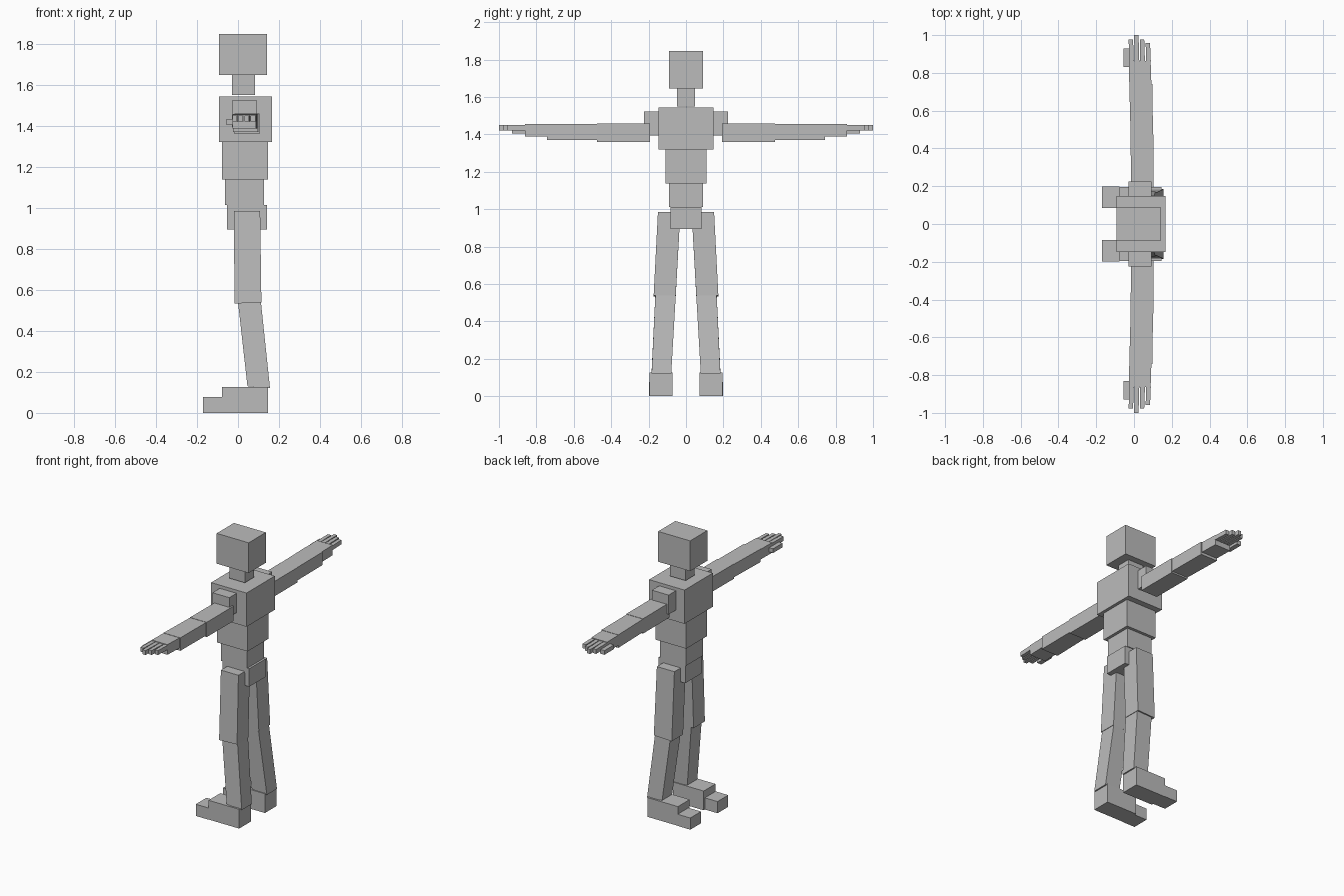
import bpy

if "Cube" in bpy.data.objects:
    bpy.data.objects.remove(bpy.data.objects["Cube"])

mat = bpy.data.materials.new("plain grey")
mat.diffuse_color = (0.5, 0.5, 0.5, 1)
mat.use_nodes = True
mat.node_tree.nodes["Principled BSDF"].inputs["Base Color"].default_value = mat.diffuse_color

FACES = [(0, 3, 2, 1), (4, 5, 6, 7), (0, 1, 5, 4), (1, 2, 6, 5), (2, 3, 7, 6), (3, 0, 4, 7)]


def make(name, verts):
    mesh = bpy.data.meshes.new(name)
    mesh.from_pydata(verts, [], FACES)
    mesh.materials.append(mat)
    obj = bpy.data.objects.new(name, mesh)
    bpy.context.collection.objects.link(obj)
    return obj


def mirror(obj):
    """Repeat a limb part on the opposite side of the body."""
    obj.modifiers.new("mirror", 'MIRROR').use_axis = (False, True, False)


def box(name, x, y, z, both=False):
    (a, b), (c, d), (e, f) = x, y, z
    obj = make(name, [(p, q, r) for r in (e, f) for p, q in ((a, c), (b, c), (b, d), (a, d))])
    if both:
        mirror(obj)


def leg_bar(name, low, high):
    """Slanted bar; each end is (x0, x1, y0, y1, z at x0, z at x1)."""
    verts = []
    for a, b, c, d, za, zb in (low, high):
        verts += [(a, c, za), (b, c, zb), (b, d, zb), (a, d, za)]
    mirror(make(name, verts))


def arm_bar(name, start, end, z):
    """Bar running outward; each end is (x0, x1, y)."""
    (a, b, y0), (c, d, y1) = start, end
    verts = [p for h in z for p in ((a, y0, h), (b, y0, h), (d, y1, h), (c, y1, h))]
    mirror(make(name, verts))


# Head and torso, stacked along the height
box("head", (-0.093, 0.141), (-0.09, 0.09), (1.646, 1.846))
box("neck", (-0.03, 0.083), (-0.047, 0.047), (1.55, 1.646))
box("chest", (-0.093, 0.166), (-0.148, 0.148), (1.32, 1.543))
box("belly", (-0.078, 0.146), (-0.109, 0.109), (1.137, 1.32))
box("waist", (-0.063, 0.127), (-0.09, 0.09), (1.012, 1.137))
box("hips", (-0.054, 0.141), (-0.084, 0.084), (0.893, 1.012))

# Arms
box("shoulder", (-0.03, 0.093), (0.11, 0.224), (1.394, 1.522), True)
arm_bar("upper_arm", (-0.016, 0.104, 0.193), (-0.018, 0.104, 0.475), (1.36, 1.458))
arm_bar("forearm", (-0.018, 0.1, 0.475), (-0.025, 0.098, 0.742), (1.37, 1.456))
arm_bar("palm", (-0.025, 0.092, 0.742), (-0.027, 0.088, 0.862), (1.387, 1.454))

# Fingers from index to little, then the thumb
for i, (x, tip) in enumerate([(-0.027, 0.978), (0.002, 1.0), (0.032, 0.978), (0.063, 0.957)]):
    arm_bar(f"finger_{i + 1}", (x, x + 0.026, 0.86), (x - 0.001, x + 0.022, tip), (1.421, 1.45))
box("thumb", (-0.055, -0.024), (0.83, 0.93), (1.404, 1.432), True)

# Legs, splayed outward with the shins leaning back
leg_bar("thigh", (-0.017, 0.114, 0.055, 0.173, 0.533, 0.538),
        (-0.02, 0.108, 0.03, 0.15, 0.985, 0.985))
leg_bar("shin", (0.046, 0.156, 0.079, 0.184, 0.13, 0.12),
        (0.0, 0.112, 0.055, 0.164, 0.54, 0.537))

# Feet
box("foot", (-0.078, 0.146), (0.073, 0.196), (0, 0.127), True)
box("toes", (-0.17, -0.078), (0.086, 0.198), (0, 0.077), True)
